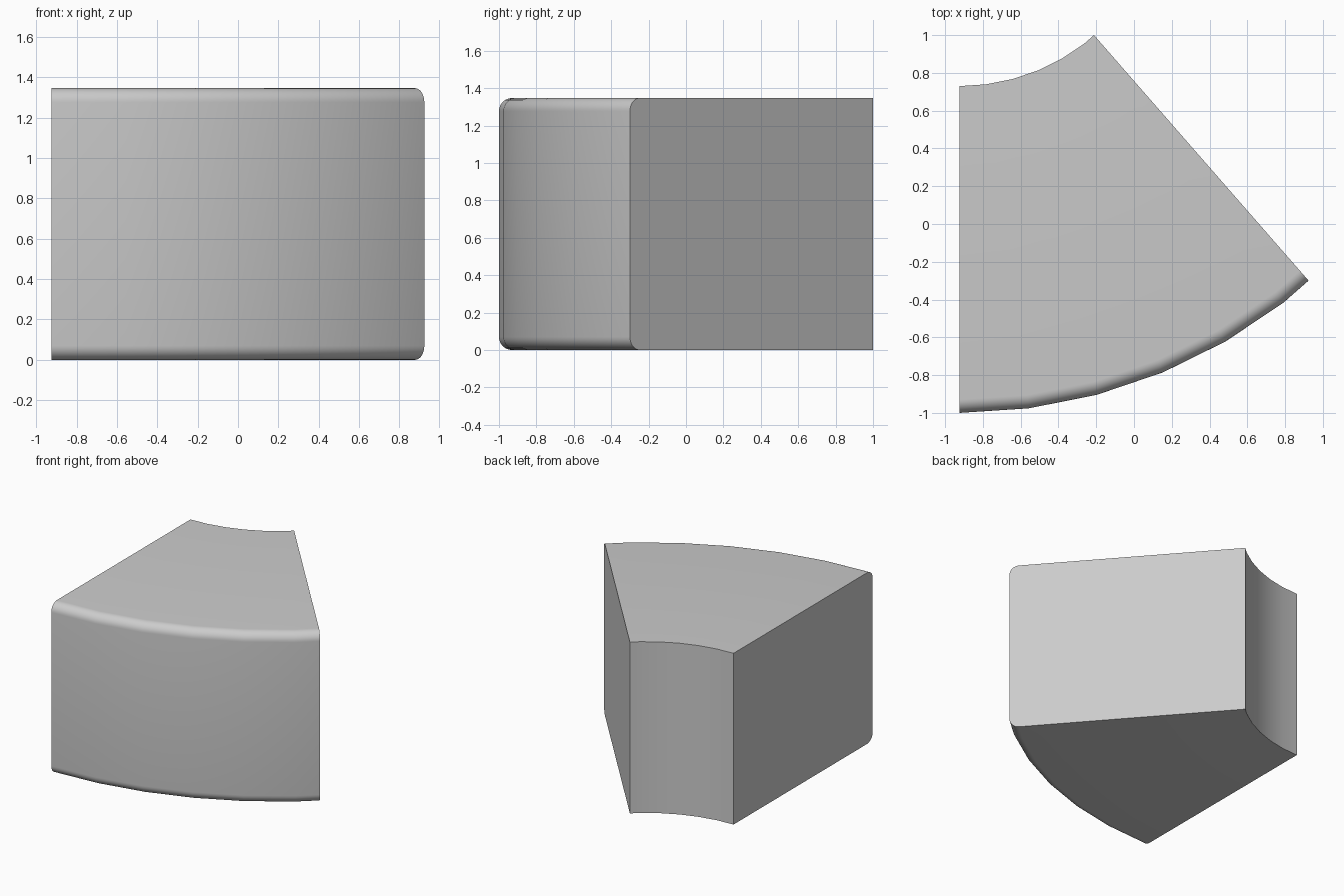
import bpy, bmesh
from math import sin, cos, radians, pi

if "Cube" in bpy.data.objects:
    bpy.data.objects.remove(bpy.data.objects["Cube"])

# Ring segment: shared centre, radii, height, edge rounding, sweep
CX, CY = -0.925, 1.816
R_IN, R_OUT, H, FILLET = 1.086, 2.816, 1.347, 0.07
STEP, SWEEP = 7.5, 41.15

# Radial cross-section with rounded outer edges
profile = [(R_IN, 0), (R_IN, H)]
for cz, start in ((H - FILLET, 90), (FILLET, 0)):
    for i in range(9):
        a = radians(start - 90 * i / 8)
        profile.append((R_OUT - FILLET + FILLET * cos(a), cz + FILLET * sin(a)))

# Sweep in steps of a 48-sided ring; the last step is cut short on its chord
stations = [(STEP * i, 1.0) for i in range(6)]
mid = (int(SWEEP / STEP) + 0.5) * STEP
stations.append((SWEEP, cos(radians(STEP / 2)) / cos(radians(SWEEP - mid))))

bm = bmesh.new()
rings = []
for deg, k in stations:
    a = radians(deg)
    rings.append([bm.verts.new((CX + r * k * sin(a), CY - r * k * cos(a), z))
                  for r, z in profile])
n = len(profile)
for p, q in zip(rings, rings[1:]):
    for i in range(n):
        j = (i + 1) % n
        bm.faces.new((p[i], p[j], q[j], q[i]))

# Flat end faces
bm.faces.new(rings[0])
bm.faces.new(rings[-1])
bmesh.ops.recalc_face_normals(bm, faces=bm.faces[:])

mesh = bpy.data.meshes.new("ring_segment")
bm.to_mesh(mesh)
bm.free()
obj = bpy.data.objects.new("ring_segment", mesh)
bpy.context.collection.objects.link(obj)
bpy.context.view_layer.objects.active = obj
obj.select_set(True)
bpy.ops.object.shade_smooth_by_angle(angle=radians(30))
